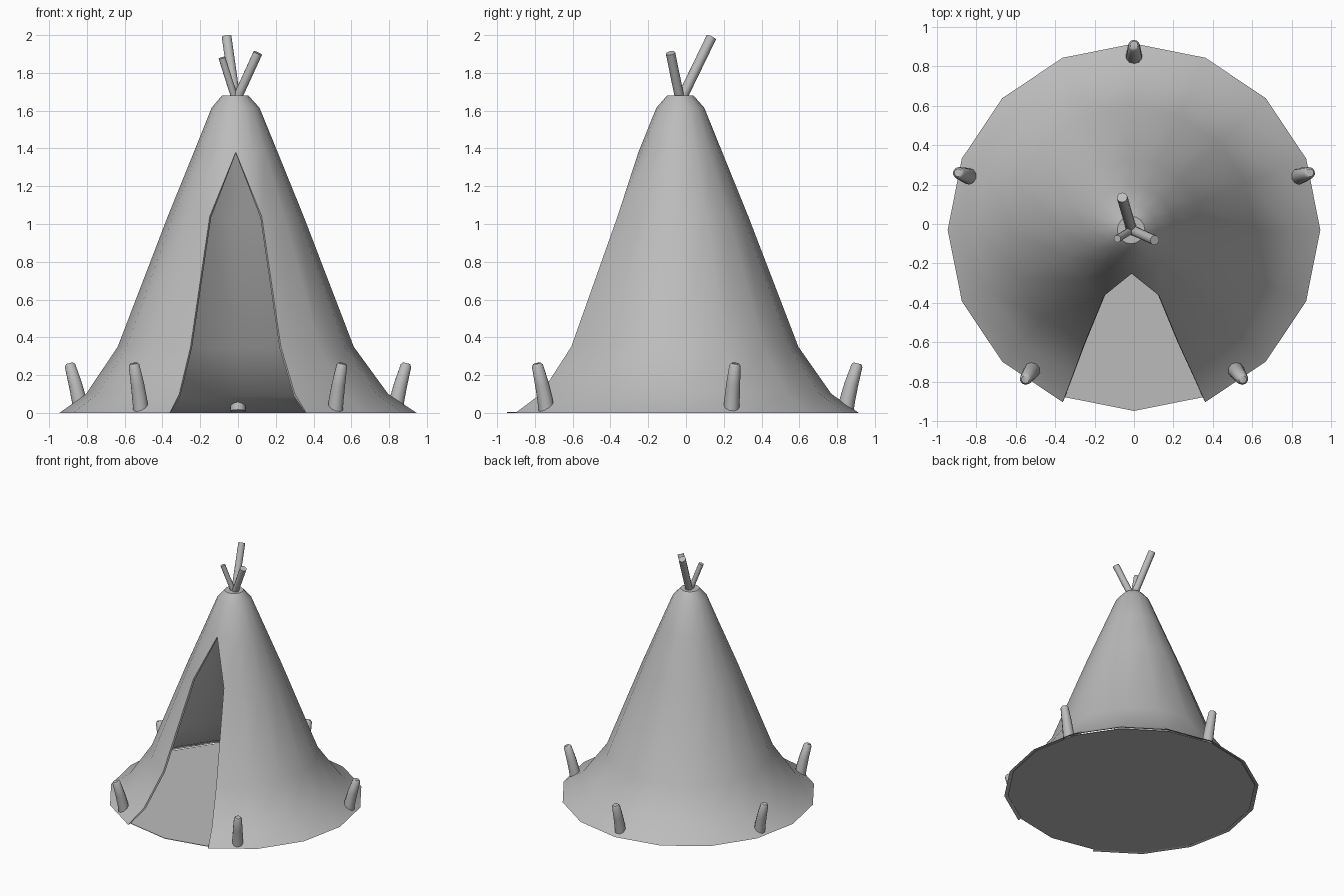
import bpy, bmesh, math
from mathutils import Vector

if "Cube" in bpy.data.objects:
    bpy.data.objects.remove(bpy.data.objects["Cube"])

grey = bpy.data.materials.new("plain grey")
grey.diffuse_color = (0.5, 0.5, 0.5, 1)
grey.use_nodes = True
grey.node_tree.nodes["Principled BSDF"].inputs["Base Color"].default_value = grey.diffuse_color
CY = -0.03   # centre of the tent in y
SIDES = 16


def finish(bm, name, angle=40):
    bmesh.ops.recalc_face_normals(bm, faces=bm.faces)
    me = bpy.data.meshes.new(name)
    bm.to_mesh(me)
    bm.free()
    ob = bpy.data.objects.new(name, me)
    bpy.context.collection.objects.link(ob)
    me.materials.append(grey)
    bpy.ops.object.select_all(action='DESELECT')
    ob.select_set(True)
    bpy.context.view_layer.objects.active = ob
    bpy.ops.object.shade_smooth_by_angle(angle=math.radians(angle))
    return ob


def tube(name, points, radii, sides):
    """Capped tube along points, each ring square to the path."""
    bm = bmesh.new()
    pts = [Vector(p) for p in points]
    rings = []
    for i, p in enumerate(pts):
        d = (pts[min(i + 1, len(pts) - 1)] - pts[max(i - 1, 0)]).normalized()
        u = d.cross(Vector((0.3, 1, 0))).normalized()
        v = d.cross(u)
        rings.append([bm.verts.new(p + radii[i] * (u * math.cos(a) + v * math.sin(a)))
                      for a in (2 * math.pi * k / sides for k in range(sides))])
    for lo, hi in zip(rings, rings[1:]):
        for k in range(sides):
            n = (k + 1) % sides
            bm.faces.new((lo[k], lo[n], hi[n], hi[k]))
    bm.faces.new(rings[0])
    bm.faces.new(rings[-1])
    return finish(bm, name, 50)


# tent cover: flared profile rings (radius, height, x shift)
profile = [(0.945, 0, 0), (0.80, 0.10, -0.005), (0.625, 0.35, -0.012), (0.36, 1.04, -0.012),
           (0.222, 1.38, -0.012), (0.127, 1.615, -0.013), (0.07, 1.68, -0.015)]
bm = bmesh.new()
rings = []
for r, z, dx in profile:
    ring = []
    for k in range(SIDES):
        a = -math.pi / 2 + 2 * math.pi * k / SIDES   # k = 0 faces the front
        ring.append(bm.verts.new((dx + r * math.cos(a), CY + r * math.sin(a), z)))
    rings.append(ring)
for i, (lo, hi) in enumerate(zip(rings, rings[1:])):
    for k in range(SIDES):
        n = (k + 1) % SIDES
        if k in (0, SIDES - 1) and i < 3:
            continue                                   # doorway
        if i == 3 and k == 0:
            bm.faces.new((lo[n], hi[n], hi[k]))        # pointed door top
        elif i == 3 and k == SIDES - 1:
            bm.faces.new((lo[k], hi[n], hi[k]))
        else:
            bm.faces.new((lo[k], lo[n], hi[n], hi[k]))
bm.faces.new(rings[-1])
bmesh.ops.delete(bm, geom=[v for v in bm.verts if not v.link_faces], context='VERTS')
cover = finish(bm, "tent_cover")
sol = cover.modifiers.new("cloth thickness", 'SOLIDIFY')
sol.thickness = 0.015
sol.offset = -1
# keep the shell's rim flat on the ground plane and its edges crisp
bpy.context.view_layer.objects.active = cover
bpy.ops.object.modifier_apply(modifier=sol.name)
for v in cover.data.vertices:
    v.co.z = 0 if v.co.z < 0.03 else v.co.z
bpy.ops.object.shade_smooth_by_angle(angle=math.radians(40))

# ground sheet
bm = bmesh.new()
low, top = [], []
for k in range(SIDES):
    a = -math.pi / 2 + 2 * math.pi * k / SIDES
    x, y = 0.918 * math.cos(a), CY + 0.918 * math.sin(a)
    low.append(bm.verts.new((x, y, 0)))
    top.append(bm.verts.new((x, y, 0.004)))
bm.faces.new(low)
bm.faces.new(top)
for k in range(SIDES):
    n = (k + 1) % SIDES
    bm.faces.new((low[k], low[n], top[n], top[k]))
finish(bm, "ground_sheet", 30)

# pole ends crossing at the top
hub = (-0.012, CY, 1.65)
tube("pole_back", [hub, (-0.06, 0.135, 1.99)], [0.027, 0.027], 10)
tube("pole_right", [hub, (0.105, -0.082, 1.905)], [0.025, 0.025], 10)
tube("pole_left", [hub, (-0.085, -0.075, 1.88)], [0.019, 0.019], 10)

# five curved pegs leaning outwards
for i in range(5):
    a = math.radians(90 + 72 * i)
    path = [(r * math.cos(a), CY + r * math.sin(a), z)
            for r, z in ((0.875, 0.01), (0.885, 0.07), (0.905, 0.15), (0.935, 0.25), (0.938, 0.262))]
    tube(f"peg_{i + 1}", path, [0.042, 0.041, 0.037, 0.03, 0.02], 10)
